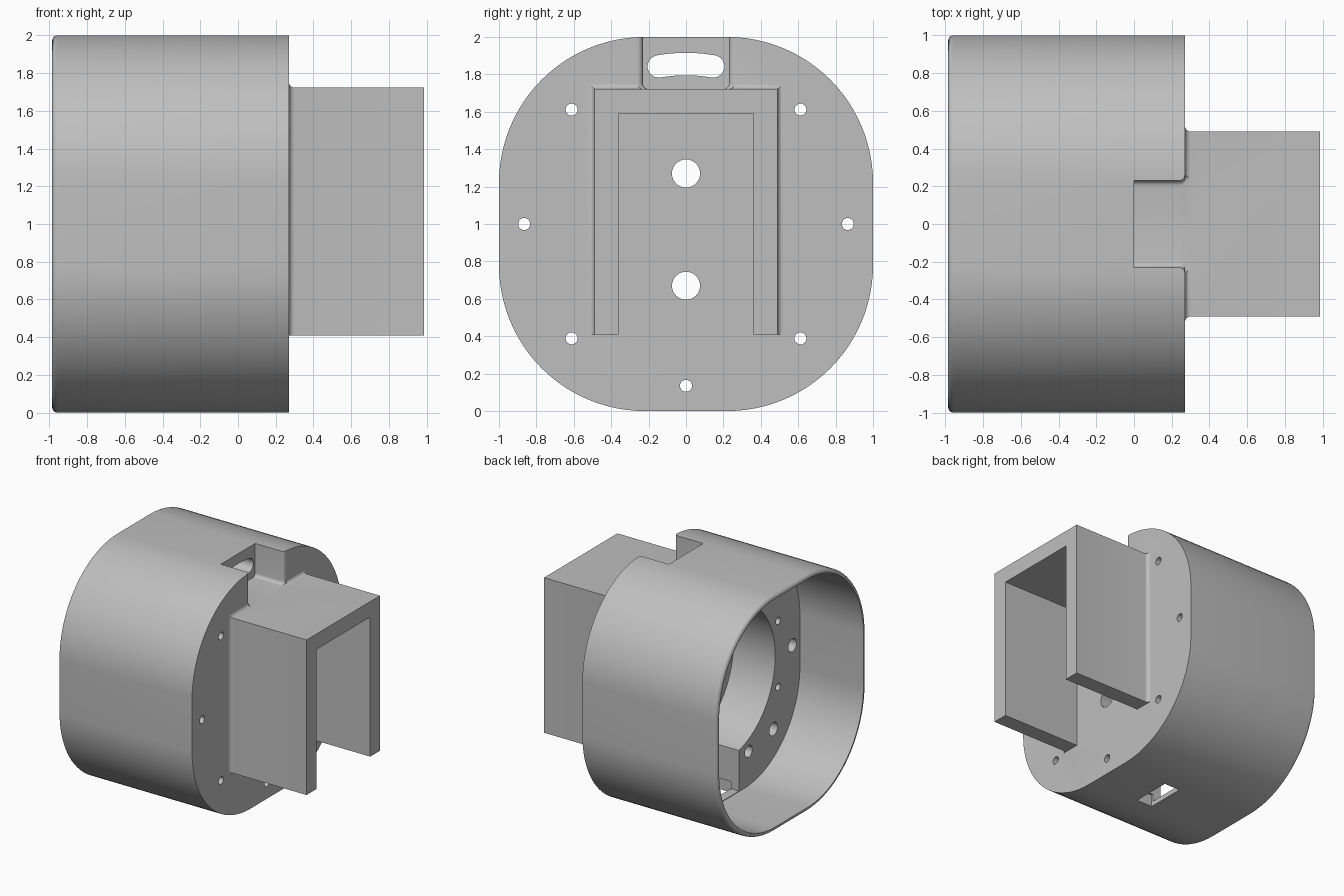
import bpy, bmesh, math

if "Cube" in bpy.data.objects:
    bpy.data.objects.remove(bpy.data.objects["Cube"])

grey = bpy.data.materials.new("plain grey")
grey.use_nodes = True
COLOUR = (0.52, 0.52, 0.52, 1)
grey.diffuse_color = COLOUR
grey.node_tree.nodes["Principled BSDF"].inputs["Base Color"].default_value = COLOUR

MID = 1.0      # height of the body axis
FACE = 0.27    # outer face of the end plate
FLOOR = 0.0    # inner face of the end plate
RING = -0.39   # open side of the thick ring
RIM = -0.985   # open end of the shell
WALL = 0.035
FILLET = 0.03


def arc(cy, cz, r, a0, a1, n):
    """Points of an arc in the y-z plane, angles in degrees."""
    angles = [math.radians(a0 + (a1 - a0) * i / n) for i in range(n + 1)]
    return [(cy + r * math.cos(a), cz + r * math.sin(a)) for a in angles]


def loft(name, sections):
    """Closed solid through (x, outline) sections with capped ends."""
    bm = bmesh.new()
    rings = [[bm.verts.new((x, y, z)) for y, z in pts] for x, pts in sections]
    n = len(rings[0])
    for a, b in zip(rings, rings[1:]):
        for i in range(n):
            j = (i + 1) % n
            bm.faces.new((a[i], a[j], b[j], b[i]))
    bm.faces.new(rings[0])
    bm.faces.new(rings[-1])
    bmesh.ops.recalc_face_normals(bm, faces=bm.faces)
    mesh = bpy.data.meshes.new(name)
    bm.to_mesh(mesh)
    bm.free()
    mesh.materials.append(grey)
    ob = bpy.data.objects.new(name, mesh)
    bpy.context.collection.objects.link(ob)
    return ob


def prism(name, outline, x0, x1):
    return loft(name, [(x0, outline), (x1, outline)])


def box(name, x0, x1, w, z0, z1):
    return prism(name, [(-w, z0), (w, z0), (w, z1), (-w, z1)], x0, x1)


def rod(name, y, z, r, x0, x1, n=32):
    return prism(name, arc(y, z, r, 0, 360 - 360 / n, n - 1), x0, x1)


def combine(target, tool, operation="DIFFERENCE"):
    tool.hide_render = True
    mod = target.modifiers.new("combine", "BOOLEAN")
    mod.operation = operation
    mod.solver = "EXACT"
    mod.object = tool
    bpy.ops.object.select_all(action="DESELECT")
    bpy.context.view_layer.objects.active = target
    target.select_set(True)
    bpy.ops.object.modifier_apply(modifier=mod.name)
    bpy.data.objects.remove(tool)


def rounded_square(inset):
    corner = 0.78
    c = 1 - corner
    pts = []
    for k, (sy, sz) in enumerate([(1, 1), (-1, 1), (-1, -1), (1, -1)]):
        pts += arc(sy * c, MID + sz * c, corner - inset, 90 * k, 90 * k + 90, 24)
    return pts


# Body shell: outside, rounded rim, then the inside down to the ring face
sections = [(FACE, rounded_square(0))]
for i in range(6):
    a = math.radians(18 * i)
    sections.append((RIM + FILLET * (1 - math.sin(a)),
                     rounded_square(FILLET * (1 - math.cos(a)))))
sections += [(RIM, rounded_square(WALL)), (RING, rounded_square(WALL))]
body = loft("housing", sections)

# Round bore and the gap at the bottom of the ring
combine(body, rod("bore", 0, MID, 0.635, RING - 0.1, FLOOR, 96))
combine(body, box("ring_gap", RING - 0.1, FLOOR, 0.15, 0.04, 0.6))
combine(body, box("bottom_slot", -0.315, -0.17, 0.165, -0.1, 0.1))


# Channel bracket, flared where it meets the plate
def bracket_outline(f):
    w, top, low = 0.49 + f, 1.722 + f, 0.41
    return [(-w, low), (w, low), (w, top), (-w, top)]


sections = [(0.2, bracket_outline(FILLET))]
for i in range(6):
    a = math.radians(18 * i)
    sections.append((FACE + FILLET * (1 - math.cos(a)),
                     bracket_outline(FILLET * (1 - math.sin(a)))))
sections.append((0.985, bracket_outline(0)))
bracket = loft("bracket", sections)
combine(bracket, box("channel", 0.1, 1.1, 0.36, 0.2, 1.59))
combine(body, bracket, "UNION")


# Notch in the top of the plate, with rounded edges
def notch_outline(w):
    r = FILLET
    z = 1.722
    return ([(w, 2.1), (-w, 2.1)] + arc(-w + r, z + r, r, 180, 270, 6)
            + arc(w - r, z + r, r, 270, 360, 6))


sections = [(FLOOR, notch_outline(0.23))]
for i in range(6):
    a = math.radians(18 * i)
    sections.append((FACE - FILLET * (1 - math.sin(a)),
                     notch_outline(0.23 + FILLET * (1 - math.cos(a)))))
sections.append((0.35, notch_outline(0.23 + FILLET)))
combine(body, loft("notch", sections))

# Curved slot behind the notch
R, half, sweep = 0.855, 0.06, 9.8
ends = [(R * math.cos(math.radians(a)), MID + R * math.sin(math.radians(a)))
        for a in (90 - sweep, 90 + sweep)]
slot = (arc(0, MID, R + half, 90 - sweep, 90 + sweep, 10)
        + arc(*ends[1], half, 90 + sweep, 270 + sweep, 10)[1:-1]
        + arc(0, MID, R - half, 90 + sweep, 90 - sweep, 10)
        + arc(*ends[0], half, 270 - sweep, 450 - sweep, 10)[1:-1])
combine(body, prism("curved_slot", slot, RING - 0.1, 0.1))

# Two large holes inside the channel
for z in (0.67, 1.27):
    combine(body, rod("centre_hole", 0, z, 0.075, -0.1, 0.4))

# Screw holes around the plate, wider inside the ring
for k in range(8):
    if k == 2:
        continue
    a = math.radians(45 * k)
    y, z = 0.865 * math.cos(a), MID + 0.865 * math.sin(a)
    combine(body, rod("screw_hole", y, z, 0.032, -0.1, 0.4, 24))
    if k != 6:
        combine(body, rod("counterbore", y, z, 0.055, RING - 0.1, -0.02, 24))

# Blind holes in the ring face
for k in range(8):
    a = math.radians(45 * k + 22.5)
    r = 0.05 if k in (5, 6) else 0.03
    y, z = 0.73 * math.cos(a), MID + 0.73 * math.sin(a)
    combine(body, rod("ring_hole", y, z, r, RING - 0.1, -0.1, 24))

bpy.ops.object.select_all(action="DESELECT")
bpy.context.view_layer.objects.active = body
body.select_set(True)
bpy.ops.object.shade_smooth_by_angle(angle=math.radians(30))
